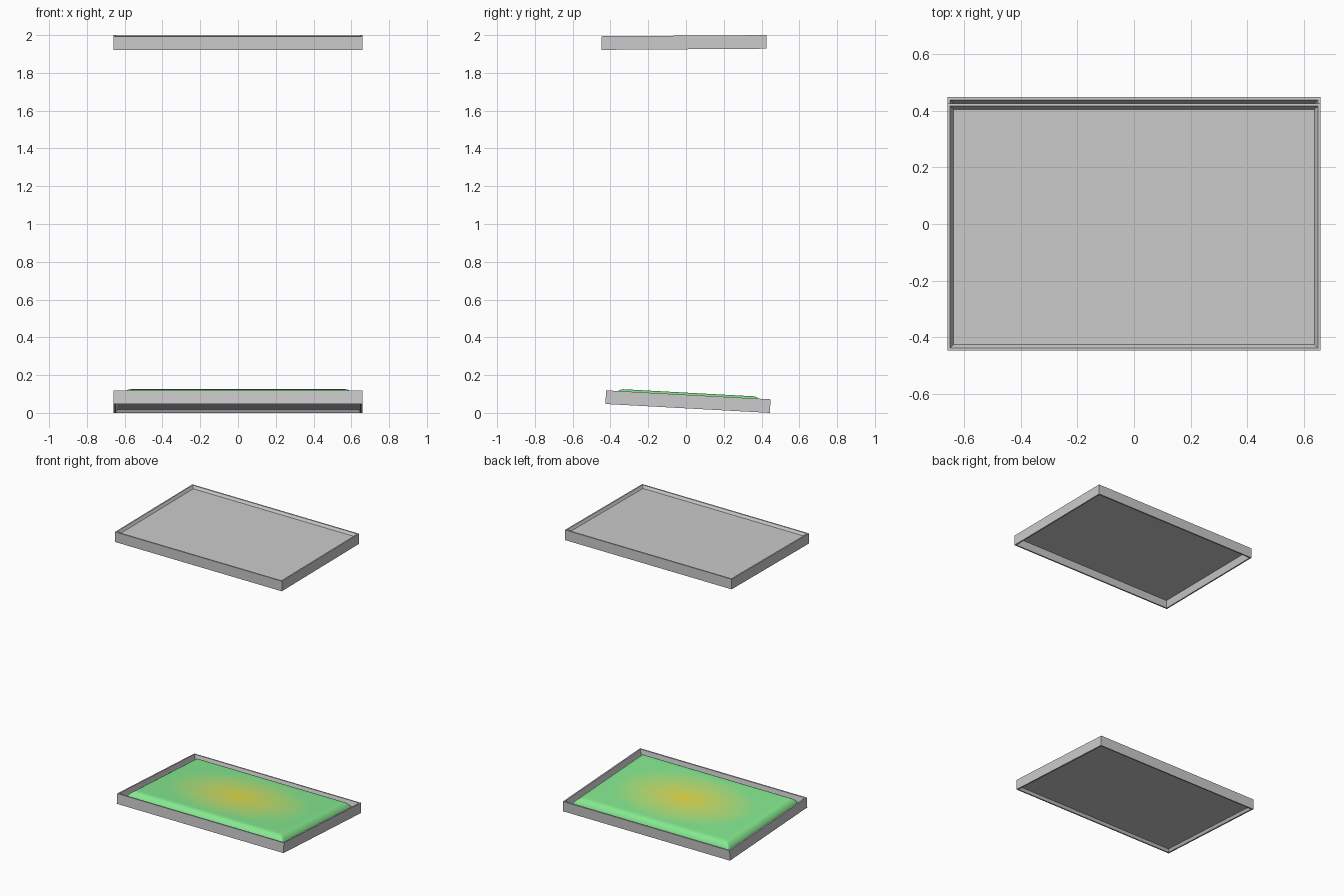
import bpy, bmesh, math

if "Cube" in bpy.data.objects:
    bpy.data.objects.remove(bpy.data.objects["Cube"])

HX, HY, H = 0.658, 0.436, 0.072       # tray half sizes and wall height
LOWER = ((0, 0.0105, 0.0596), -3.1)   # centre, tilt about x in degrees
UPPER = ((0, -0.0105, 1.961), 180.4)


def make_object(name, bm, pose):
    mesh = bpy.data.meshes.new(name)
    bm.to_mesh(mesh)
    bm.free()
    ob = bpy.data.objects.new(name, mesh)
    bpy.context.collection.objects.link(ob)
    ob.location = pose[0]
    ob.rotation_euler.x = math.radians(pose[1])
    return ob


def tray(name, pose):
    # rectangles lofted from the underside, round the wall, to the inner floor
    profile = [(0.021, 0.018), (0.010, 0), (0, 0), (0, H), (0.010, H), (0.021, 0.024)]
    bm = bmesh.new()
    loops = []
    for inset, z in profile:
        x, y = HX - inset, HY - inset
        loops.append([bm.verts.new((sx * x, sy * y, z - H / 2))
                      for sx, sy in ((-1, -1), (1, -1), (1, 1), (-1, 1))])
    for a, b in zip(loops, loops[1:]):
        for i in range(4):
            j = (i + 1) % 4
            bm.faces.new((a[i], a[j], b[j], b[i]))
    bm.faces.new(loops[0][::-1])
    bm.faces.new(loops[-1])
    bmesh.ops.recalc_face_normals(bm, faces=bm.faces)
    return make_object(name, bm, pose)


def canopy(name, pose):
    # rounded mat: height depends on the distance from the edge
    ax, ay = HX - 0.04, HY - 0.04
    steps = [(0, 0.024), (0.006, 0.048), (0.014, 0.062), (0.026, 0.074),
             (0.036, 0.080), (0.05, 0.083)]

    def coords(a, n):
        side = [a - s[0] for s in steps]
        inner = side[-1]
        mid = [-inner + 2 * inner * i / n for i in range(1, n)]
        return [-s for s in side] + mid + side[::-1]

    def height(d):
        for (d0, z0), (d1, z1) in zip(steps, steps[1:]):
            if d <= d1:
                return z0 + (z1 - z0) * max(0, d - d0) / (d1 - d0)
        return steps[-1][1]

    xs, ys = coords(ax, 48), coords(ay, 32)
    bm = bmesh.new()
    grid = [[bm.verts.new((x, y, height(min(ax - abs(x), ay - abs(y))) - H / 2))
             for x in xs] for y in ys]
    shades = 20
    for r in range(len(ys) - 1):
        for c in range(len(xs) - 1):
            f = bm.faces.new((grid[r][c], grid[r][c + 1],
                              grid[r + 1][c + 1], grid[r + 1][c]))
            f.smooth = True
            m = f.calc_center_median()
            d = math.hypot(m.x / ax, m.y / ay)
            f.material_index = min(shades - 1, int(d / 0.85 * shades))
    ob = make_object(name, bm, pose)
    # yellow centre fading to green
    centre, edge = (0.80, 0.72, 0.06), (0.24, 0.82, 0.28)
    for i in range(shades):
        t = i / (shades - 1)
        mat = bpy.data.materials.new(f"canopy_shade_{i}")
        mat.diffuse_color = (*[p + (q - p) * t for p, q in zip(centre, edge)], 1)
        mat.use_nodes = True
        mat.node_tree.nodes["Principled BSDF"].inputs["Base Color"].default_value = mat.diffuse_color
        ob.data.materials.append(mat)
    return ob


tray("lower_tray", LOWER)
canopy("green_mat", LOWER)
tray("upper_tray", UPPER)   # same tray turned upside down
